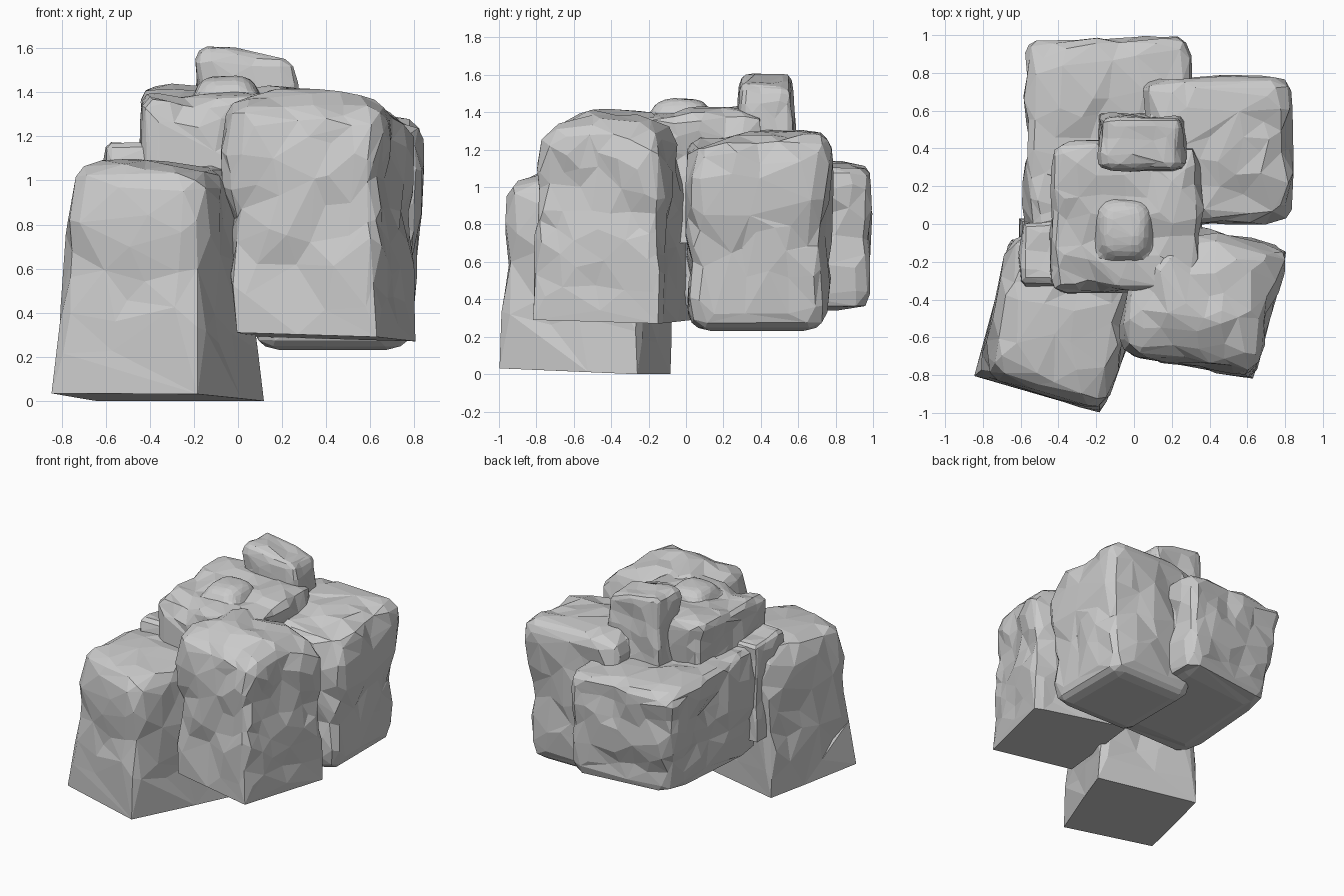
import bpy, bmesh
from mathutils import Vector, noise

if "Cube" in bpy.data.objects:
    bpy.data.objects.remove(bpy.data.objects["Cube"])


def boulder(name, bottom, top, p=8, dome=0.0, round_bottom=0.0, rough=0.05, seed=1, cuts=13, ratio=0.2):
    """Rounded block lofted between two quads, chipped by noise, reduced to facets.
    Quads: front-left, front-right, back-right, back-left."""
    b, t = [Vector(c) for c in bottom], [Vector(c) for c in top]
    bm = bmesh.new()
    bmesh.ops.create_cube(bm, size=2)
    bmesh.ops.subdivide_edges(bm, edges=bm.edges[:], cuts=cuts, use_grid_fill=True)

    def bilerp(q, u, v):
        return (q[0] * (1-u) * (1-v) + q[1] * (1+u) * (1-v)
                + q[2] * (1+u) * (1+v) + q[3] * (1-u) * (1+v)) / 4

    off = Vector((seed * 7.3, seed * 3.1, seed * 5.7))
    for vert in bm.verts:
        u, v, w = vert.co
        # round the box, keeping a crisp edge at the base if it is flat
        wc = w if w > 0 else -w * round_bottom
        pe = p + (40 * max(0, -w) ** 2 if round_bottom == 0 else 0)
        n = (abs(u) ** pe + abs(v) ** pe + wc ** pe) ** (1 / pe)
        s = max(abs(u), abs(v), wc) / n if n > 1e-6 else 1
        flat = w < -0.99
        u, v = u * s, v * s
        w *= s if w > 0 else 1 + (s - 1) * round_bottom
        co = bilerp(b, u, v).lerp(bilerp(t, u, v), (w + 1) / 2)
        co.z += dome * max(0, w) ** 3 * (1 - u * u) * (1 - v * v)
        # chips push mostly inwards
        if not flat:
            a = noise.noise(co * 3.2 + off) - 0.15
            c = noise.noise(co * 8 + off * 2) - 0.1
            d = Vector((u ** 5, v ** 5, max(w, 0) ** 5))
            if d.length > 1e-4:
                co += d.normalized() * rough * min(1, (w + 1) * 1.5) * min(a + 0.5 * c, 0.08)
        vert.co = co
    me = bpy.data.meshes.new(name)
    bm.to_mesh(me)
    bm.free()
    ob = bpy.data.objects.new(name, me)
    bpy.context.collection.objects.link(ob)
    ob.modifiers.new("facets", 'DECIMATE').ratio = ratio
    return ob


def box(x0, x1, y0, y1, z):
    return [(x0, y0, z), (x1, y0, z), (x1, y1, z), (x0, y1, z)]


# tall block at the front left, standing on the ground
boulder("front_left_boulder",
        [(-.85, -.81, .035), (-.18, -1, .03), (.12, -.26, 0), (-.65, -.08, 0)],
        [(-.80, -.80, 1.09), (-.14, -1.01, 1.07), (.07, -.2, 1.09), (-.66, 0, 1.11)],
        p=6, rough=.04, seed=1, ratio=.1)

# tallest block at the front right
boulder("front_right_boulder",
        [(-.01, -.7, .31), (.63, -.82, .29), (.81, -.14, .27), (.1, .04, .29)],
        [(-.13, -.67, 1.34), (.65, -.84, 1.33), (.83, -.12, 1.29), (.04, .05, 1.36)],
        p=8, dome=.09, rough=.06, seed=2, ratio=.17)

# block at the back right
boulder("back_right_boulder",
        [(.06, 0, .23), (.80, 0, .23), (.80, .76, .23), (.06, .76, .23)],
        [(.04, 0, 1.30), (.85, 0, 1.27), (.85, .79, 1.29), (.02, .79, 1.31)],
        p=8, round_bottom=1, rough=.06, seed=3, ratio=.17)

# low wide block at the back left, chamfered at its lower back corner
boulder("back_left_boulder",
        [(-.57, -.1, .34), (.29, -.1, .34), (.29, 1.0, .34), (-.49, .9, .34)],
        [(-.6, -.1, 1.16), (.31, -.1, 1.18), (.31, 1.0, 1.13), (-.6, 1.0, 1.13)],
        p=9, round_bottom=.95, rough=.06, seed=4, cuts=15, ratio=.17)

# narrow slab wedged at the left
boulder("left_slab", box(-.61, -.35, -.33, .03, .45), box(-.61, -.35, -.33, .04, 1.18),
        p=8, rough=.04, seed=5, cuts=8)

# block resting in the middle of the pile, with a low cap
boulder("middle_boulder", box(-.44, .36, -.37, .44, .7),
        [(-.44, -.36, 1.40), (.37, -.34, 1.39), (.36, .45, 1.42), (-.44, .44, 1.43)],
        p=12, dome=.02, rough=.06, seed=6, ratio=.17)
boulder("middle_cap", box(-.24, .14, -.24, .16, 1.33), box(-.16, .06, -.15, .10, 1.48),
        p=3, rough=.02, seed=7, cuts=6, ratio=.3)

# small stone on top
boulder("top_stone", box(-.19, .27, .28, .59, 1.05),
        [(-.2, .28, 1.62), (.28, .28, 1.57), (.28, .59, 1.57), (-.2, .59, 1.62)],
        p=6, rough=.04, seed=8, cuts=8, ratio=.25)
